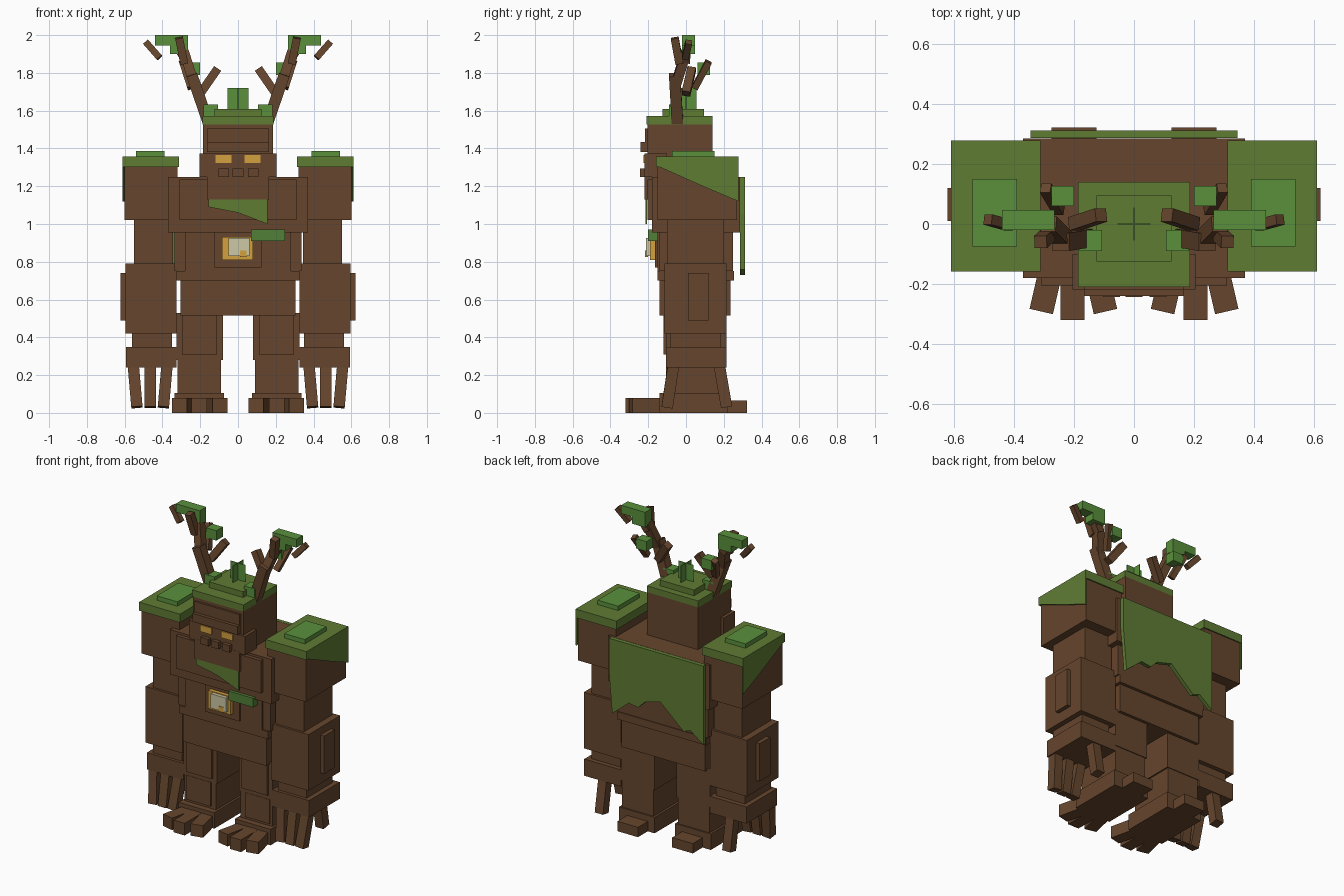
import bpy, bmesh, math
from mathutils import Vector, Matrix

if "Cube" in bpy.data.objects:
    bpy.data.objects.remove(bpy.data.objects["Cube"])


def material(name, rgb):
    m = bpy.data.materials.new(name)
    lin = [((c / 255 + 0.055) / 1.055) ** 2.4 if c > 10 else c / 3294 for c in rgb]
    m.diffuse_color = (*lin, 1)
    m.use_nodes = True
    m.node_tree.nodes["Principled BSDF"].inputs["Base Color"].default_value = m.diffuse_color
    return m


BARK = material("bark brown", (102, 70, 45))
MOSS = material("moss green", (96, 124, 52))
LEAF = material("leaf green", (90, 144, 60))
LOG = material("sprig green", (82, 128, 56))
AMBER = material("amber", (212, 160, 62))
PALE = material("pale glow", (205, 200, 165))


def finish(name, bm, mat):
    bmesh.ops.recalc_face_normals(bm, faces=bm.faces)
    me = bpy.data.meshes.new(name)
    bm.to_mesh(me)
    bm.free()
    me.materials.append(mat)
    ob = bpy.data.objects.new(name, me)
    bpy.context.collection.objects.link(ob)
    return ob


def box(name, x, y, z, mat=BARK):
    """Box from (min, max) pairs."""
    bm = bmesh.new()
    size = [b - a for a, b in (x, y, z)]
    mid = [(a + b) / 2 for a, b in (x, y, z)]
    bmesh.ops.create_cube(bm, size=1, matrix=Matrix.Translation(mid) @ Matrix.Diagonal((*size, 1)))
    return finish(name, bm, mat)


def stick(name, a, b, w, mat=BARK):
    """Square bar from point a to point b."""
    a, b = Vector(a), Vector(b)
    d = b - a
    side = Vector((0, 1, 0)) - d * (d.y / d.length_squared)
    side.normalize()
    rot = Matrix((side.cross(d.normalized()), side, d.normalized())).transposed().to_4x4()
    bm = bmesh.new()
    bmesh.ops.create_cube(bm, size=1, matrix=Matrix.Translation((a + b) / 2) @ rot
                          @ Matrix.Diagonal((w, w, d.length, 1)))
    return finish(name, bm, mat)


def slab(name, pts, push, mat):
    """Flat polygon pushed into a plate."""
    bm = bmesh.new()
    f = bm.faces.new([bm.verts.new(p) for p in pts])
    ext = bmesh.ops.extrude_face_region(bm, geom=[f], use_keep_orig=True)
    bmesh.ops.translate(bm, vec=push, verts=[v for v in ext["geom"] if isinstance(v, bmesh.types.BMVert)])
    return finish(name, bm, mat)


# Torso
box("chest", (-.37, .37), (-.18, .285), (.955, 1.25))
box("chest_plate", (-.31, .31), (-.205, -.17), (1.02, 1.235))
box("abdomen", (-.335, .335), (-.14, .25), (.75, .96))
box("abdomen_plate", (-.28, .28), (-.152, -.13), (.75, .955))
box("belly_panel", (-.125, .125), (-.165, -.14), (.77, .955))
box("waist_band", (-.325, .325), (-.15, .255), (.70, .75))
box("pelvis", (-.305, .305), (-.14, .235), (.515, .70))
slab("back_moss", [(.345, .287, 1.25), (-.345, .287, 1.25), (-.345, .287, .73), (-.25, .287, .80),
                   (-.2, .287, .78), (-.03, .287, .93), (.08, .287, .90), (.13, .287, .85),
                   (.2, .287, .86), (.32, .287, .76), (.345, .287, 1.05)], (0, .025, 0), MOSS)
slab("chest_moss", [(-.155, -.206, 1.13), (.155, -.206, 1.13), (.155, -.206, 1.0),
                    (0, -.206, 1.06), (-.155, -.206, 1.09)], (0, -.009, 0), MOSS)

# Glowing core and mossy sprig
box("core", (-.085, .08), (-.19, -.16), (.81, .93), AMBER)
box("core_glow", (-.05, .06), (-.213, -.18), (.83, .925), PALE)
box("core_chip", (.01, .045), (-.216, -.2), (.825, .86), AMBER)
box("belly_sprig", (.07, .25), (-.2, -.15), (.91, .97), LOG)

# Head
box("head", (-.185, .185), (-.205, .14), (1.25, 1.53))
box("forehead", (-.165, .165), (-.218, -.2), (1.38, 1.505))
box("brow", (-.165, .165), (-.24, -.2), (1.38, 1.435))
box("face", (-.205, .205), (-.219, -.1), (1.25, 1.372))
box("jaw", (-.165, .165), (-.22, -.15), (1.13, 1.26))
for i, x in enumerate((-.075, 0, .08)):
    box(f"tooth_{i}", (x - .028, x + .028), (-.243, -.2), (1.25, 1.295))
box("head_moss", (-.187, .187), (-.21, .14), (1.528, 1.572), MOSS)
box("head_moss_top", (-.125, .125), (-.125, .095), (1.57, 1.61), MOSS)
box("sprout_wide", (-.055, .055), (-.002, .002), (1.6, 1.72), LEAF)
box("sprout_deep", (-.002, .002), (-.055, .055), (1.6, 1.72), LEAF)

for s, tag in ((-1, "left"), (1, "right")):
    def sbox(name, x, y, z, mat=BARK):
        return box(f"{tag}_{name}", sorted((s * x[0], s * x[1])), y, z, mat)

    def sstick(name, a, b, w, mat=BARK):
        return stick(f"{tag}_{name}", (s * a[0], *a[1:]), (s * b[0], *b[1:]), w, mat)

    # Eye
    sbox("eye", (.035, .118), (-.226, -.218), (1.322, 1.365), AMBER)

    # Shoulder with moss cap and hanging moss
    sbox("shoulder", (.32, .6), (-.15, .27), (1.02, 1.31))
    sbox("shoulder_moss", (.313, .611), (-.158, .278), (1.302, 1.358), MOSS)
    sbox("shoulder_leaf", (.39, .54), (-.075, .15), (1.355, 1.387), LEAF)
    slab(f"{tag}_shoulder_hanging_moss", [(s * .602, -.158, 1.31), (s * .602, .278, 1.31),
         (s * .602, .278, 1.12), (s * .602, .1, 1.195)], (s * .009, 0, 0), MOSS)

    # Arm
    sbox("upper_arm", (.345, .55), (-.1, .2), (.78, 1.03))
    sbox("forearm", (.325, .595), (-.115, .215), (.42, .79))
    sbox("forearm_plate", (.58, .622), (.01, .12), (.49, .74))
    sbox("wrist", (.35, .56), (-.085, .185), (.34, .43))
    sbox("hand", (.325, .592), (-.105, .215), (.24, .35))
    for i, (xt, xb) in enumerate(((.375, .395), (.465, .465), (.555, .535))):
        sstick(f"finger_{i}", (xt, -.065, .26), (xb, -.1, .03), .06)
    sstick("thumb", (.465, .175, .26), (.465, .215, .03), .06)

    # Leg
    sbox("thigh", (.08, .325), (-.105, .215), (.28, .53))
    sbox("thigh_plate", (.11, .297), (-.12, -.1), (.31, .52))
    sbox("shin", (.09, .32), (-.1, .21), (.09, .29))
    sbox("shin_plate", (.125, .305), (-.107, -.09), (.12, .28))
    sbox("foot", (.075, .335), (-.14, .22), (0, .105))
    sbox("heel", (.125, .275), (.15, .322), (0, .065))
    sbox("middle_toe", (.165, .245), (-.32, -.1), (0, .08))
    for name, cx, cy, ang in (("outer_toe", .285, -.185, 13), ("inner_toe", .12, -.185, -13)):
        toe = sbox(name, (-.04, .04), (-.11, .11), (0, .079))
        toe.location = (s * cx, cy, 0)
        toe.rotation_euler.z = s * math.radians(ang)

    # Antler
    sstick("antler_trunk", (.155, -.045, 1.53), (.245, -.06, 1.79), .06)
    sstick("antler_mid", (.235, -.05, 1.75), (.285, 0, 1.91), .052)
    sstick("antler_top", (.285, -.035, 1.85), (.312, -.06, 1.985), .042)
    sstick("antler_leaf_stem", (.275, 0, 1.86), (.345, .01, 1.97), .04)
    sstick("antler_inner_branch", (.2, 0, 1.69), (.11, .03, 1.82), .045)
    sstick("antler_back_branch", (.25, .045, 1.72), (.295, .12, 1.86), .035)
    sstick("antler_outer_tip", (.415, -.005, 1.88), (.488, .015, 1.963), .035)
    sbox("antler_base_leaf", (.107, .182), (-.09, -.02), (1.565, 1.632), LEAF)
    sbox("antler_back_leaf", (.2, .275), (.06, .127), (1.79, 1.855), LEAF)
    sbox("antler_top_leaf", (.265, .36), (-.02, .047), (1.9, 2.0), LEAF)
    sbox("antler_outer_leaf", (.36, .44), (-.02, .047), (1.945, 2.0), LEAF)
